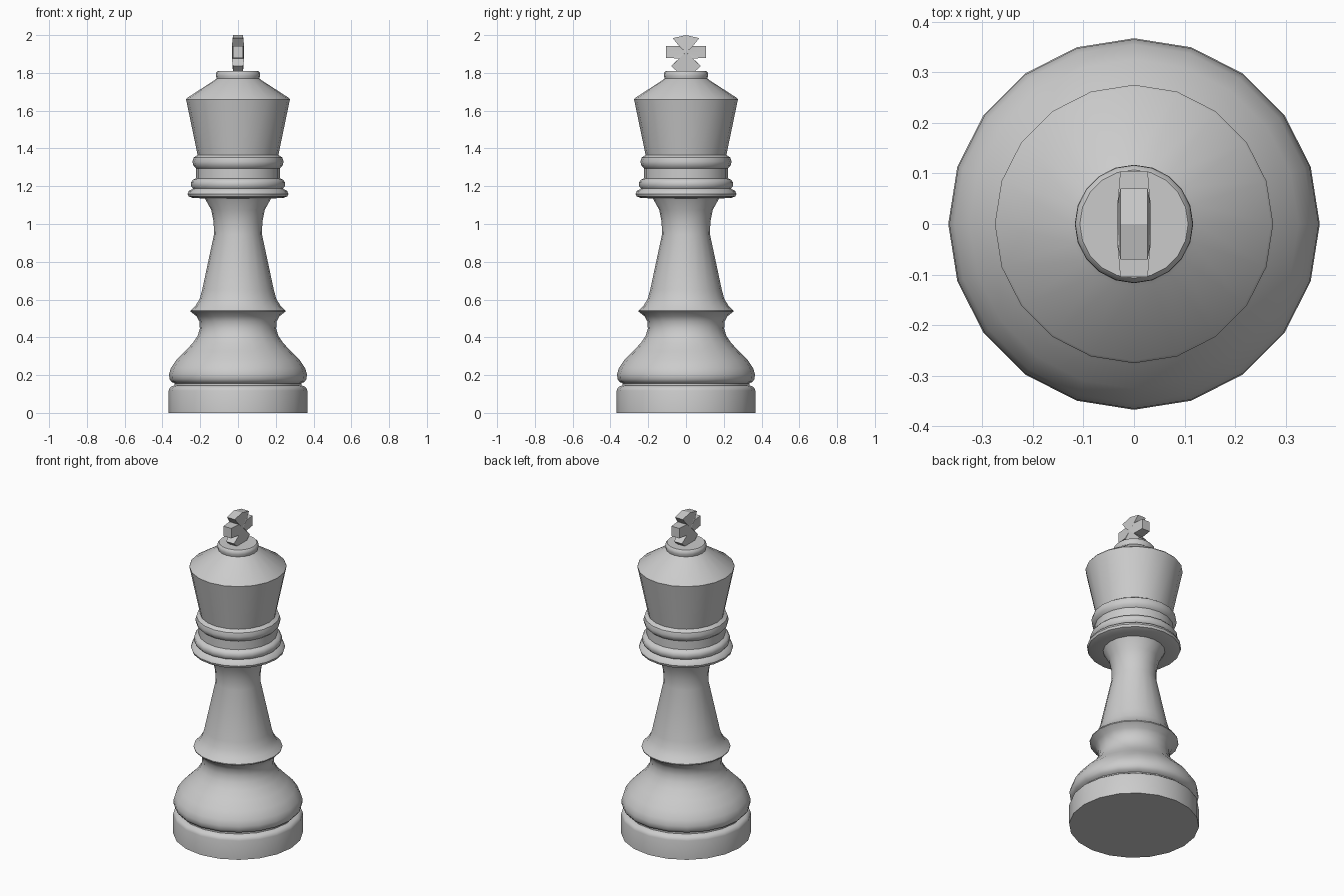
import bpy, bmesh, math

if "Cube" in bpy.data.objects:
    bpy.data.objects.remove(bpy.data.objects["Cube"])

SIDES = 20


def make_object(name, bm, angle):
    bmesh.ops.recalc_face_normals(bm, faces=bm.faces)
    mesh = bpy.data.meshes.new(name)
    bm.to_mesh(mesh)
    bm.free()
    obj = bpy.data.objects.new(name, mesh)
    bpy.context.collection.objects.link(obj)
    bpy.ops.object.select_all(action='DESELECT')
    obj.select_set(True)
    bpy.context.view_layer.objects.active = obj
    bpy.ops.object.shade_smooth_by_angle(angle=math.radians(angle))
    return obj


def lathe(name, profile, angle=40):
    """Revolve (radius, height) points and cap both ends."""
    bm = bmesh.new()
    rings = []
    for r, z in profile:
        rings.append([bm.verts.new((r * math.cos(math.tau * i / SIDES),
                                    r * math.sin(math.tau * i / SIDES), z))
                      for i in range(SIDES)])
    for a, b in zip(rings, rings[1:]):
        for i in range(SIDES):
            j = (i + 1) % SIDES
            bm.faces.new((a[i], a[j], b[j], b[i]))
    bm.faces.new(rings[0])
    bm.faces.new(rings[-1])
    return make_object(name, bm, angle)


# Turned body, from foot to crown top
foot = [(0.367, 0), (0.367, 0.118), (0.362, 0.132), (0.35, 0.141), (0.335, 0.146)]
bell = [(0.335, 0.156), (0.352, 0.164), (0.363, 0.18), (0.365, 0.205), (0.355, 0.238),
        (0.325, 0.282), (0.28, 0.327), (0.238, 0.371), (0.213, 0.41),
        (0.202, 0.447), (0.205, 0.485), (0.22, 0.512), (0.251, 0.536)]
stem = [(0.251, 0.541), (0.225, 0.567), (0.203, 0.603), (0.19, 0.65),
        (0.127, 0.945), (0.129, 1.01), (0.142, 1.075), (0.175, 1.135)]
collars = [(0.24, 1.138), (0.262, 1.146), (0.267, 1.16), (0.26, 1.175), (0.238, 1.188),
           (0.248, 1.2), (0.248, 1.222), (0.238, 1.235), (0.222, 1.242),
           (0.222, 1.295), (0.236, 1.308), (0.241, 1.33), (0.235, 1.352), (0.214, 1.366)]
crown = [(0.275, 1.66), (0.27, 1.667), (0.125, 1.761), (0.113, 1.77),
         (0.117, 1.785), (0.116, 1.8), (0.107, 1.81)]
lathe("turned_body", foot + bell + stem + collars + crown)

# Flared cross: half outline (y, z, half thickness), mirrored across y
half = [(0.07, 1.984, 0.027), (0.037, 1.942, 0.033),
        (0.105, 1.942, 0.027), (0.105, 1.88, 0.027),
        (0.037, 1.876, 0.033), (0.078, 1.836, 0.027), (0.045, 1.806, 0.027)]
outline = [(0, 2.0, 0.027)] + half + [(-y, z, t) for y, z, t in reversed(half)]

bm = bmesh.new()
sides = []
for s in (-1, 1):
    rim = [bm.verts.new((s * t, y, z)) for y, z, t in outline]
    hub = bm.verts.new((s * 0.033, 0, 1.91))
    for i in range(len(rim)):
        bm.faces.new((hub, rim[i], rim[(i + 1) % len(rim)]))
    sides.append(rim)
a, b = sides
for i in range(len(a)):
    j = (i + 1) % len(a)
    bm.faces.new((a[i], a[j], b[j], b[i]))
make_object("top_cross", bm, 15)
